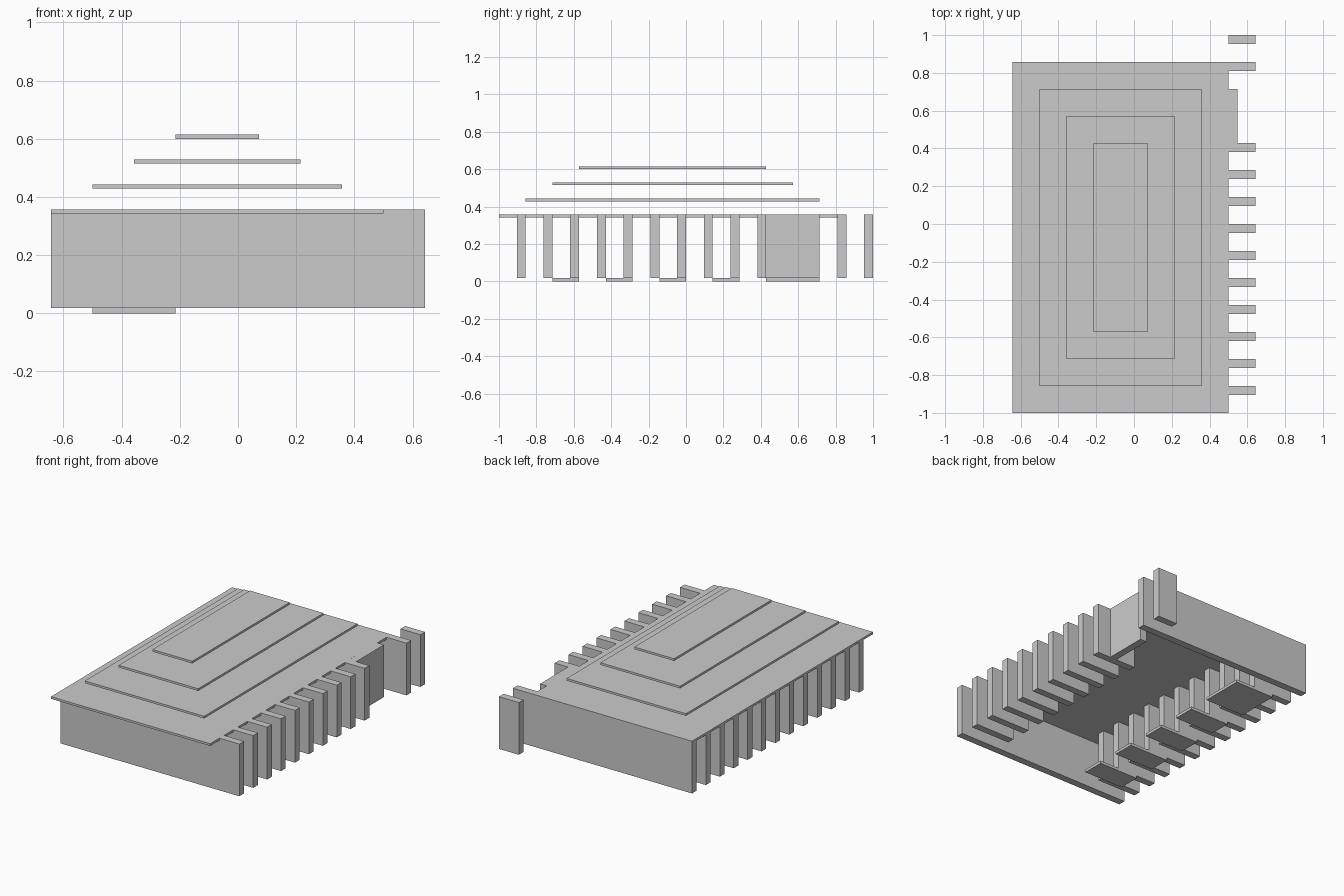
import bpy

if "Cube" in bpy.data.objects:
    bpy.data.objects.remove(bpy.data.objects["Cube"])

U = 1 / 7      # layout grid
T = U / 3      # wall thickness
P = U / 10     # roof plate thickness
Z0, Z1 = 0.018, 0.357


def box(name, x0, x1, y0, y1, z0, z1):
    bpy.ops.mesh.primitive_cube_add(
        size=1, location=((x0 + x1) / 2, (y0 + y1) / 2, (z0 + z1) / 2))
    o = bpy.context.object
    o.name = name
    o.scale = (x1 - x0, y1 - y0, z1 - z0)
    bpy.ops.object.transform_apply(location=False, rotation=False, scale=True)
    return o


# stepped roof plates
for i in range(4):
    z = 2.5 * U + i * 0.6 * U
    box(f"roof_tier_{i}", (-4.5 + i) * U, (3.5 - i) * U,
        (-7 + i) * U, (6 - i) * U, z - P, z)

# solid front and back walls
box("front_wall", -4.5 * U, 4.5 * U, -6 * U - T, -6 * U, Z0, Z1)
box("back_wall", -4.5 * U, 4.5 * U, 6 * U - T, 6 * U, Z0, Z1)

# fin columns along both sides, with a gap on the right for the door
for k in range(-5, 6):
    y = k * U
    box("left_column", -4.5 * U, -2.5 * U, y - T, y, Z0, Z1)
    if k < 4:
        box("right_column", 2.5 * U, 4.5 * U, y - T, y, Z0, Z1)

# free-standing post behind the building
box("rear_post", 3.5 * U, 4.5 * U, 7 * U - T, 7 * U, Z0, Z1)

# door panel
box("door", 3.5 * U, 3.5 * U + T, 3 * U, 5 * U, Z0, Z1)

# floor pads
for k in (-5, -3, -1, 1, 3):
    depth = 2 if k == 3 else 1
    box("floor_pad", -3.5 * U, -1.5 * U, k * U, (k + depth) * U, 0, Z0)
